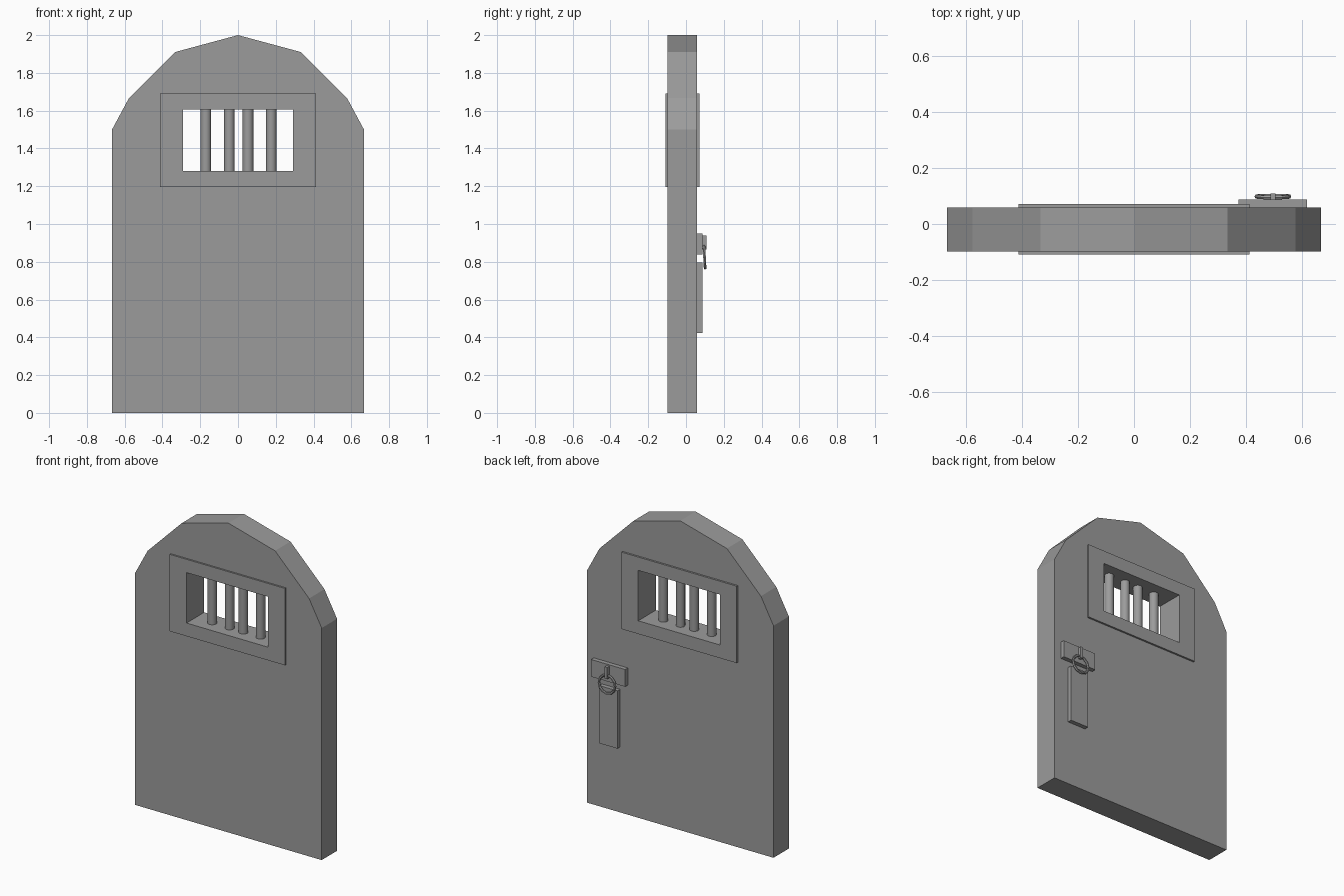
import bpy, bmesh, math
from mathutils import Matrix

default = bpy.data.objects.get("Cube")
if default:
    bpy.data.objects.remove(default, do_unlink=True)

grey = bpy.data.materials.new("plain grey")
grey.use_nodes = True
COLOUR = (0.33, 0.33, 0.33, 1)
grey.diffuse_color = COLOUR
grey.node_tree.nodes["Principled BSDF"].inputs["Base Color"].default_value = COLOUR


def finish(name, bm):
    bmesh.ops.recalc_face_normals(bm, faces=bm.faces)
    mesh = bpy.data.meshes.new(name)
    bm.to_mesh(mesh)
    bm.free()
    mesh.materials.append(grey)
    obj = bpy.data.objects.new(name, mesh)
    bpy.context.collection.objects.link(obj)
    return obj


def slab(name, outline, y0, y1):
    """Extrude an (x, z) outline from y0 to y1."""
    bm = bmesh.new()
    face = bm.faces.new([bm.verts.new((x, y0, z)) for x, z in outline])
    new = bmesh.ops.extrude_face_region(bm, geom=[face])["geom"]
    verts = [v for v in new if isinstance(v, bmesh.types.BMVert)]
    bmesh.ops.translate(bm, verts=verts, vec=(0, y1 - y0, 0))
    return finish(name, bm)


def box(name, x0, x1, y0, y1, z0, z1):
    return slab(name, [(x0, z0), (x1, z0), (x1, z1), (x0, z1)], y0, y1)


def cut_window(obj, half, z0, z1):
    cutter = box("window_cutter", -half, half, -0.5, 0.5, z0, z1)
    cutter.hide_render = True
    mod = obj.modifiers.new("window", "BOOLEAN")
    mod.operation, mod.solver, mod.object = "DIFFERENCE", "EXACT", cutter
    bpy.context.view_layer.objects.active = obj
    bpy.ops.object.modifier_apply(modifier=mod.name)
    bpy.data.objects.remove(cutter, do_unlink=True)


def smooth(obj):
    bpy.ops.object.select_all(action="DESELECT")
    obj.select_set(True)
    bpy.context.view_layer.objects.active = obj
    bpy.ops.object.shade_smooth_by_angle(angle=math.radians(50))


BACK = 0.059   # door's rear face
PLATE = 0.087  # outer face of the handle plates
HANDLE_X = 0.496

# Arched door slab
half_profile = [(0.667, 0), (0.667, 1.5), (0.577, 1.667), (0.334, 1.91)]
outline = half_profile + [(0, 2)] + [(-x, z) for x, z in reversed(half_profile)]
door = slab("door", outline, -0.098, BACK)
cut_window(door, 0.35, 1.24, 1.65)

# Window frame lining the opening and standing proud on both sides
frame = box("window_frame", -0.412, 0.412, -0.109, 0.071, 1.195, 1.692)
cut_window(frame, 0.292, 1.28, 1.606)

# Window bars
for i, x in enumerate((-0.17, -0.046, 0.053, 0.176)):
    bm = bmesh.new()
    bmesh.ops.create_cone(bm, segments=16, radius1=0.028, radius2=0.028, depth=0.36,
                          cap_ends=True, matrix=Matrix.Translation((x, -0.02, 1.443)))
    smooth(finish(f"window_bar_{i + 1}", bm))

# Handle plates and ring strap
box("handle_plate", HANDLE_X - 0.122, HANDLE_X + 0.122, BACK - 0.01, PLATE, 0.838, 0.949)
box("lower_plate", HANDLE_X - 0.066, HANDLE_X + 0.066, BACK - 0.01, PLATE, 0.423, 0.796)
box("ring_strap", HANDLE_X - 0.009, HANDLE_X + 0.009, PLATE - 0.005, 0.109, 0.865, 0.94)

# Handle ring, tilted slightly away from the door at the bottom
bpy.ops.mesh.primitive_torus_add(major_segments=12, minor_segments=6, major_radius=0.058,
                                 minor_radius=0.008, location=(HANDLE_X, 0.098, 0.825),
                                 rotation=(math.radians(93), 0, 0))
ring = bpy.context.object
ring.name = "handle_ring"
ring.data.materials.append(grey)
